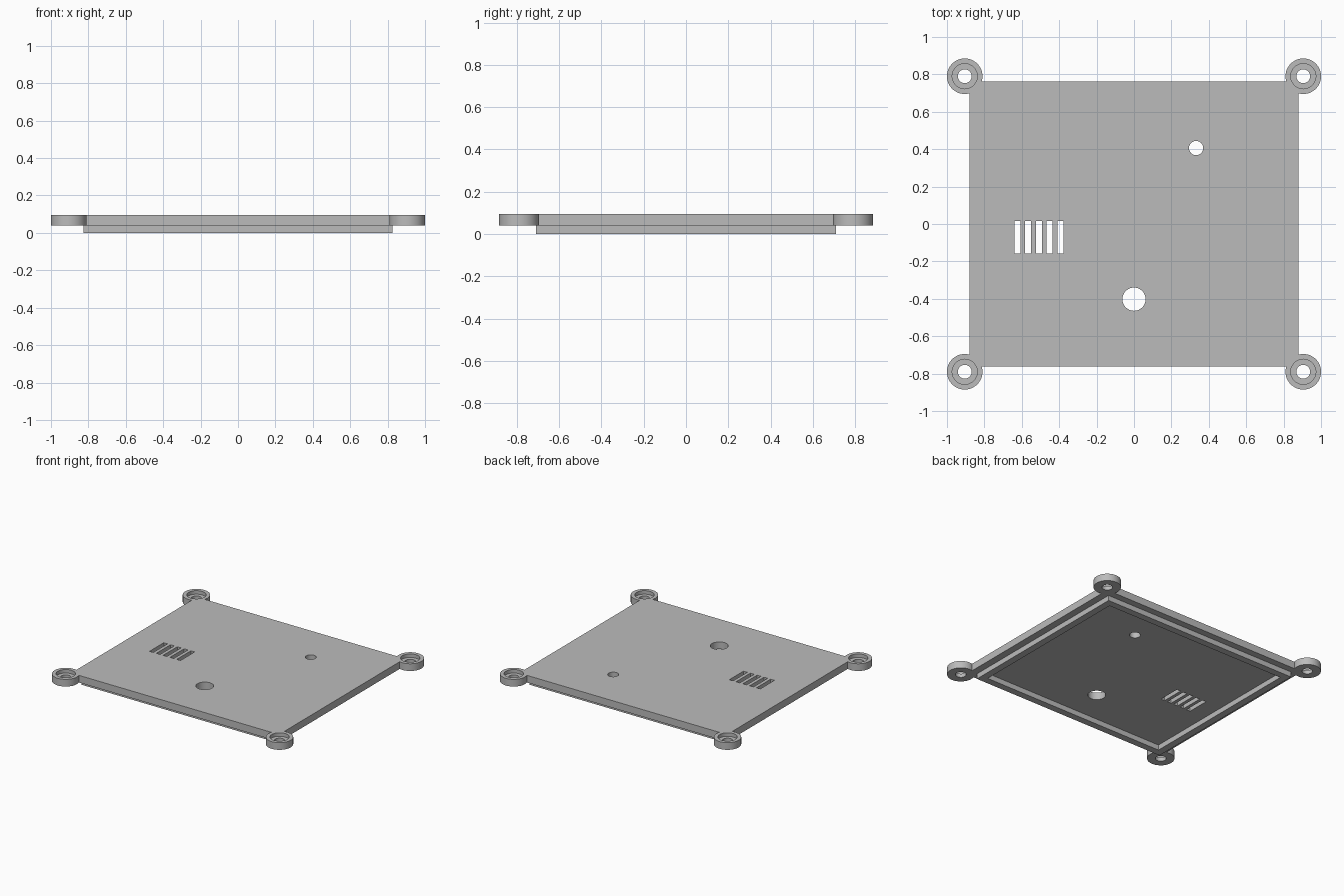
import bpy
import math

if "Cube" in bpy.data.objects:
    bpy.data.objects.remove(bpy.data.objects["Cube"], do_unlink=True)

TOP, SHELF = 0.095, 0.04          # top of the lid, underside of the plate
BOSS_X, BOSS_Y = 0.905, 0.79      # screw boss centres
CORNERS = [(sx * BOSS_X, sy * BOSS_Y) for sx in (-1, 1) for sy in (-1, 1)]

grey = bpy.data.materials.new("light grey plastic")
grey.use_nodes = True
grey.diffuse_color = (0.5, 0.5, 0.5, 1)
grey.node_tree.nodes["Principled BSDF"].inputs["Base Color"].default_value = (0.5, 0.5, 0.5, 1)


def block(name, half_x, half_y, z0, z1, x=0, y=0):
    bpy.ops.mesh.primitive_cube_add(size=2, location=(x, y, (z0 + z1) / 2))
    ob = bpy.context.object
    ob.name = name
    ob.scale = (half_x, half_y, (z1 - z0) / 2)
    bpy.ops.object.transform_apply(location=True, rotation=True, scale=True)
    ob.data.materials.append(grey)
    return ob


def disc(name, radius, z0, z1, x, y):
    bpy.ops.mesh.primitive_cylinder_add(vertices=64, radius=radius, depth=z1 - z0,
                                        location=(x, y, (z0 + z1) / 2))
    ob = bpy.context.object
    ob.name = name
    bpy.ops.object.transform_apply(location=True, rotation=True, scale=True)
    ob.data.materials.append(grey)
    return ob


def combine(target, tool, operation):
    mod = target.modifiers.new(tool.name, "BOOLEAN")
    mod.operation = operation
    mod.solver = "EXACT"
    mod.object = tool
    bpy.context.view_layer.objects.active = target
    bpy.ops.object.modifier_apply(modifier=mod.name)
    bpy.data.objects.remove(tool, do_unlink=True)


# Flat plate with four round screw bosses
lid = block("lid_plate", 0.88, 0.761, SHELF, TOP)
for x, y in CORNERS:
    combine(lid, disc("screw_boss", 0.095, SHELF, TOP, x, y), "UNION")

# Counterbored screw holes
for x, y in CORNERS:
    combine(lid, disc("counterbore", 0.067, 0.068, 0.2, x, y), "DIFFERENCE")
    combine(lid, disc("screw_hole", 0.037, -0.1, 0.2, x, y), "DIFFERENCE")

# Round openings through the plate
for radius, x, y in ((0.038, 0.332, 0.406), (0.062, 0, -0.402)):
    combine(lid, disc("opening", radius, -0.1, 0.2, x, y), "DIFFERENCE")

# Row of vent slots
for i in range(5):
    combine(lid, block("vent_slot", 0.016, 0.086, -0.1, 0.2,
                       x=-0.623 + 0.0575 * i, y=-0.071), "DIFFERENCE")

# Locating rim under the plate
rim = block("locating_rim", 0.826, 0.71, 0, SHELF)
combine(rim, block("rim_cavity", 0.773, 0.657, -0.1, 0.1), "DIFFERENCE")

# Smooth round walls, sharp edges
for ob in (lid, rim):
    bpy.ops.object.select_all(action="DESELECT")
    ob.select_set(True)
    bpy.context.view_layer.objects.active = ob
    bpy.ops.object.shade_smooth_by_angle(angle=math.radians(30))
